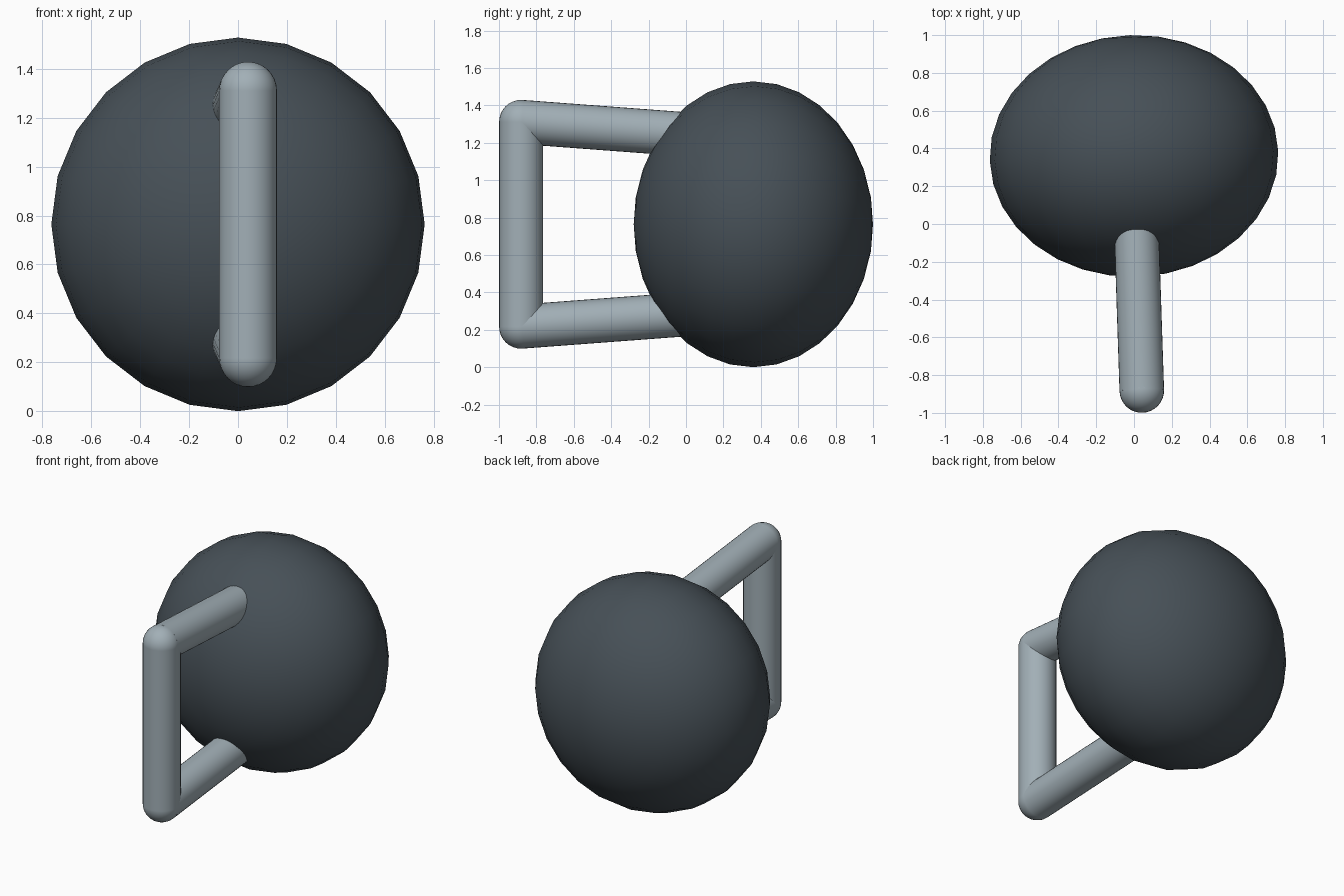
import bpy
import math
from mathutils import Matrix, Vector

cube = bpy.data.objects.get("Cube")
if cube:
    bpy.data.objects.remove(cube, do_unlink=True)


def material(name, colour):
    mat = bpy.data.materials.new(name)
    mat.use_nodes = True
    mat.diffuse_color = (*colour, 1)
    mat.node_tree.nodes["Principled BSDF"].inputs["Base Color"].default_value = (*colour, 1)
    return mat


slate = material("dark slate", (0.062, 0.08, 0.095))
grey = material("light grey", (0.36, 0.43, 0.47))

CENTRE = Vector((0, 0.36, 0.764))
TURN = Matrix.Translation(CENTRE) @ Matrix.Rotation(math.radians(1.9), 4, "Z")
TUBE = 0.118


def finish(name, mat, matrix):
    """Name, colour and smooth the active object, placed in the turned frame."""
    obj = bpy.context.object
    obj.name = name
    obj.data.materials.append(mat)
    obj.data.transform(matrix)
    obj.matrix_world = TURN
    bpy.ops.object.shade_smooth_by_angle(angle=math.radians(40))


def rod(name, start, end):
    axis = end - start
    bpy.ops.mesh.primitive_cylinder_add(vertices=32, radius=TUBE, depth=axis.length)
    spin = axis.to_track_quat("Z", "Y").to_matrix().to_4x4()
    finish(name, grey, Matrix.Translation((start + end) / 2) @ spin)


# Flattened round body, poles facing front and back
bpy.ops.mesh.primitive_uv_sphere_add(segments=24, ring_count=16, radius=1)
finish("body", slate, Matrix.Diagonal((0.764, 0.64, 0.764, 1)) @ Matrix.Rotation(math.pi / 2, 4, "X"))

# Handle: upright grip, two rounded corners, two slanting arms
corners = {}
for side, sign in (("upper", 1), ("lower", -1)):
    corner = Vector((0, -1.242, sign * 0.547))
    corners[side] = corner
    bpy.ops.mesh.primitive_uv_sphere_add(segments=32, ring_count=16, radius=TUBE)
    finish(side + "_corner", grey, Matrix.Translation(corner))
    rod(side + "_arm", corner, Vector((0, -0.2, sign * 0.469)))
rod("grip", corners["lower"], corners["upper"])
